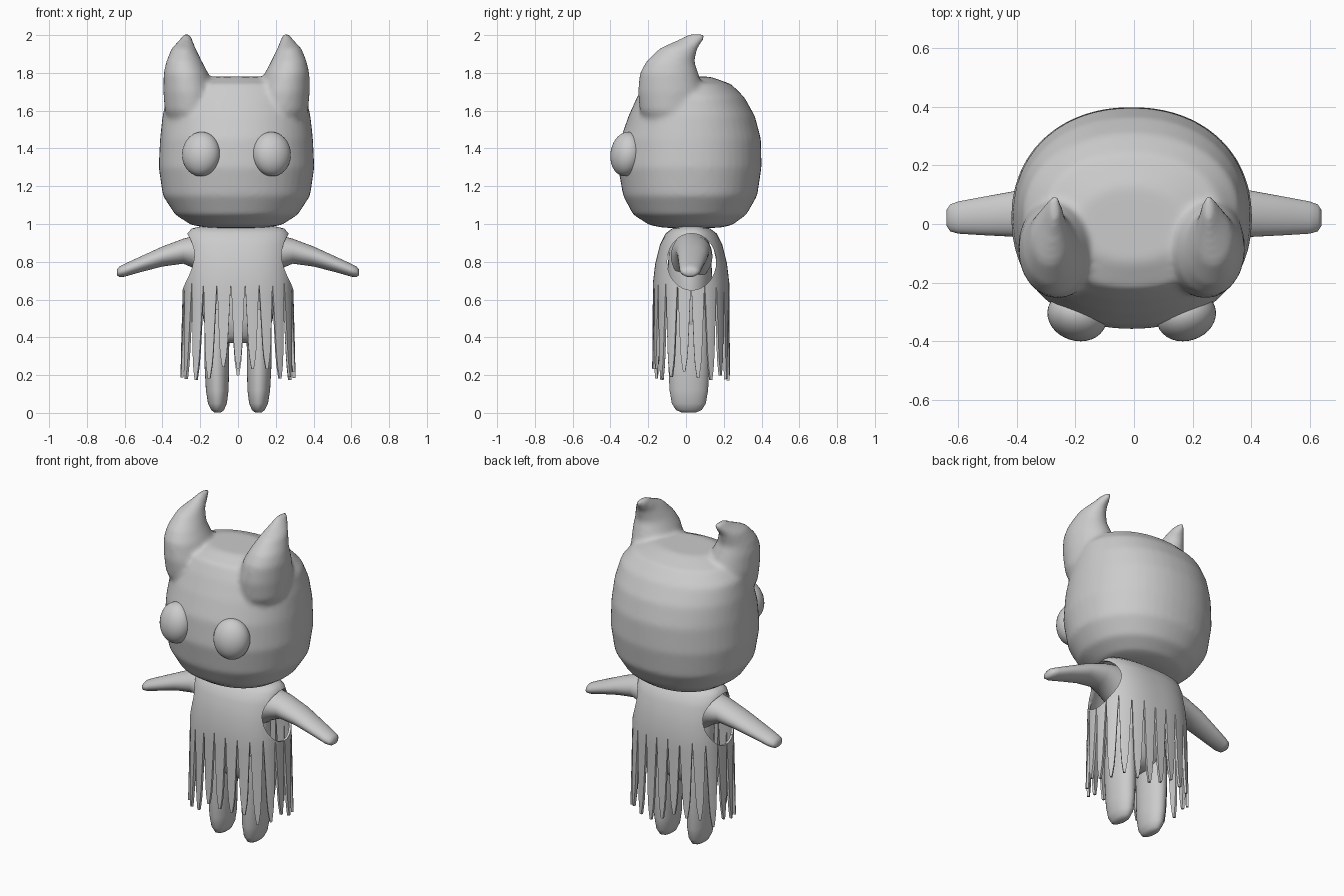
import bpy, bmesh, math, random
from mathutils import Vector

random.seed(4)
if "Cube" in bpy.data.objects:
    bpy.data.objects.remove(bpy.data.objects["Cube"])

GREY = (0.6, 0.6, 0.6, 1)
clay = bpy.data.materials.new("clay_grey")
clay.use_nodes = True
clay.diffuse_color = GREY
for node in clay.node_tree.nodes:
    if node.type == 'BSDF_PRINCIPLED':
        node.inputs["Base Color"].default_value = GREY


def power(v, p):
    return math.copysign(abs(v) ** (2 / p), v)


def finish(name, bm):
    bmesh.ops.recalc_face_normals(bm, faces=bm.faces)
    mesh = bpy.data.meshes.new(name)
    bm.to_mesh(mesh)
    bm.free()
    mesh.materials.append(clay)
    obj = bpy.data.objects.new(name, mesh)
    bpy.context.collection.objects.link(obj)
    return obj


def activate(obj):
    bpy.ops.object.select_all(action='DESELECT')
    obj.select_set(True)
    bpy.context.view_layer.objects.active = obj


def smooth(obj, angle=50):
    activate(obj)
    bpy.ops.object.shade_smooth_by_angle(angle=math.radians(angle))


def apply(obj):
    activate(obj)
    for m in list(obj.modifiers):
        bpy.ops.object.modifier_apply(modifier=m.name)


def loft(bm, rings, axis='z', p=2, segs=32):
    """Bridge elliptical rings (centre x, y, z, two radii) into a closed body."""
    loops = []
    for x, y, z, ra, rb in rings:
        loop = []
        for i in range(segs):
            t = math.tau * i / segs
            u, v = ra * power(math.cos(t), p), rb * power(math.sin(t), p)
            off = (u, v, 0) if axis == 'z' else (0, u, v)
            loop.append(bm.verts.new(Vector((x, y, z)) + Vector(off)))
        loops.append(loop)
    for a, b in zip(loops, loops[1:]):
        for i in range(segs):
            j = (i + 1) % segs
            bm.faces.new((a[i], a[j], b[j], b[i]))
    bm.faces.new(loops[0][::-1])
    bm.faces.new(loops[-1])


# Head with two swept-back horns, fused into one smooth skin
bm = bmesh.new()
CX = -0.008
loft(bm, [(CX, y, z, a, b) for y, z, a, b in (
    (.03, .98, .15, .15), (.025, .995, .24, .22), (.02, 1.05, .325, .3),
    (.022, 1.15, .39, .355), (.02, 1.3, .412, .38), (.025, 1.45, .405, .372),
    (.03, 1.57, .392, .335), (.025, 1.67, .37, .285), (.01, 1.74, .31, .23),
    (0, 1.78, .18, .13))], p=2.15, segs=48)
for s in (-1, 1):
    loft(bm, [(CX + s * x, y, z, a, b) for x, y, z, a, b in (
        (.22, -.06, 1.5, .12, .14), (.24, -.08, 1.6, .14, .165),
        (.253, -.08, 1.7, .135, .175), (.268, -.09, 1.8, .118, .155),
        (.277, -.083, 1.86, .095, .128), (.28, -.04, 1.93, .064, .1),
        (.267, .027, 1.975, .034, .068), (.262, .06, 2.005, .016, .045))], segs=24)
head = finish("head", bm)
rm = head.modifiers.new("fuse", 'REMESH')
rm.mode = 'VOXEL'
rm.voxel_size = .013
sm = head.modifiers.new("soften", 'SMOOTH')
sm.factor, sm.iterations = .5, 10
apply(head)
smooth(head, 80)

# Bulging eyes
for s, side in ((1, "left"), (-1, "right")):
    bpy.ops.mesh.primitive_uv_sphere_add(
        segments=32, ring_count=20, location=(CX + s * .187, -.315, 1.37),
        rotation=(math.radians(-8), 0, s * math.radians(18)))
    eye = bpy.context.object
    eye.name = side + "_eye"
    eye.scale = (.103, .083, .118)
    eye.data.materials.append(clay)
    smooth(eye, 80)

# Torso hidden below the cloak
bm = bmesh.new()
loft(bm, [(0, .02, z, a, b) for z, a, b in (
    (.37, .1, .05), (.41, .16, .09), (.5, .185, .11), (.7, .19, .12),
    (.88, .18, .11), (.96, .12, .08), (.99, .1, .07))])
smooth(finish("torso", bm), 80)

# Legs and arms
for s, side in ((1, "left"), (-1, "right")):
    bm = bmesh.new()
    loft(bm, [(s * x, .015, z, a, b) for x, z, a, b in (
        (.108, .003, .018, .04), (.108, .015, .034, .068), (.109, .05, .05, .09),
        (.11, .12, .06, .102), (.112, .25, .065, .108), (.112, .4, .066, .11),
        (.11, .55, .06, .1))])
    smooth(finish(side + "_leg", bm), 80)

    bm = bmesh.new()
    loft(bm, [(s * x, y, z, a, b) for x, y, z, a, b in (
        (.14, .03, .83, .11, .125), (.22, .034, .85, .1, .09),
        (.29, .036, .856, .088, .066), (.4, .035, .828, .079, .053),
        (.52, .027, .785, .065, .041), (.6, .022, .755, .055, .034),
        (.628, .021, .747, .046, .028), (.64, .021, .744, .028, .016))], axis='x')
    smooth(finish(side + "_arm", bm), 80)

# Evenly spaced angles around the cloak outline
STRIPS, COLS, P = 22, 4, 2.5
FINE = 1440
outline = [Vector((.29 * power(math.cos(math.tau * i / FINE), P),
                   .205 * power(math.sin(math.tau * i / FINE), P))) for i in range(FINE + 1)]
lengths = [0]
for a, b in zip(outline, outline[1:]):
    lengths.append(lengths[-1] + (b - a).length)


def angle_at(u):
    target = (u % 1) * lengths[-1]
    k = next(i for i in range(FINE) if lengths[i + 1] >= target)
    f = (target - lengths[k]) / max(lengths[k + 1] - lengths[k], 1e-9)
    return math.tau * (k + f) / FINE


def cloth(bm, u, z, a, b):
    t = angle_at(u)
    return bm.verts.new((a * power(math.cos(t), P), .027 + b * power(math.sin(t), P), z))


# Cloak: draped top, then tapering hanging strips
bm = bmesh.new()
n = STRIPS * COLS
rows = []
for z, a, b in ((.988, .12, .03), (.986, .2, .065), (.976, .245, .1), (.95, .268, .135),
                (.89, .277, .165), (.79, .285, .19), (.69, .292, .202)):
    rows.append([cloth(bm, i / n, z, a, b) for i in range(n)])
bm.faces.new(rows[0])
for a, b in zip(rows, rows[1:]):
    for i in range(n):
        j = (i + 1) % n
        bm.faces.new((a[i], a[j], b[j], b[i]))
widths = (.9, .82, .74, .66, .58, .44, .16)
for k in range(STRIPS):
    tip = random.uniform(.165, .25)
    above = [rows[-1][(k * COLS + c) % n] for c in range(COLS + 1)]
    for r, w in enumerate(widths):
        s = (r + 1) / len(widths)
        z = .69 + (tip - .69) * s
        below = [cloth(bm, (k + .5 + (c / COLS - .5) * w) / STRIPS, z,
                       .292 + .013 * s, .202 + .004 * s) for c in range(COLS + 1)]
        for c in range(COLS):
            bm.faces.new((above[c], above[c + 1], below[c + 1], below[c]))
        above = below
cloak = finish("cloak", bm)
thick = cloak.modifiers.new("thickness", 'SOLIDIFY')
thick.thickness = .014
thick.offset = -1

# Arm holes cut through the cloak sides
cutters = []
for s in (-1, 1):
    bm = bmesh.new()
    loft(bm, [(s * x, .03, .8, .13, .15) for x in (.2, .5)], axis='x')
    cutter = finish("arm_hole_cutter", bm)
    cutter.hide_render = True
    cut = cloak.modifiers.new("arm_hole", 'BOOLEAN')
    cut.operation, cut.solver, cut.object = 'DIFFERENCE', 'EXACT', cutter
    cutters.append(cutter)
apply(cloak)
for c in cutters:
    bpy.data.objects.remove(c)
smooth(cloak, 45)
